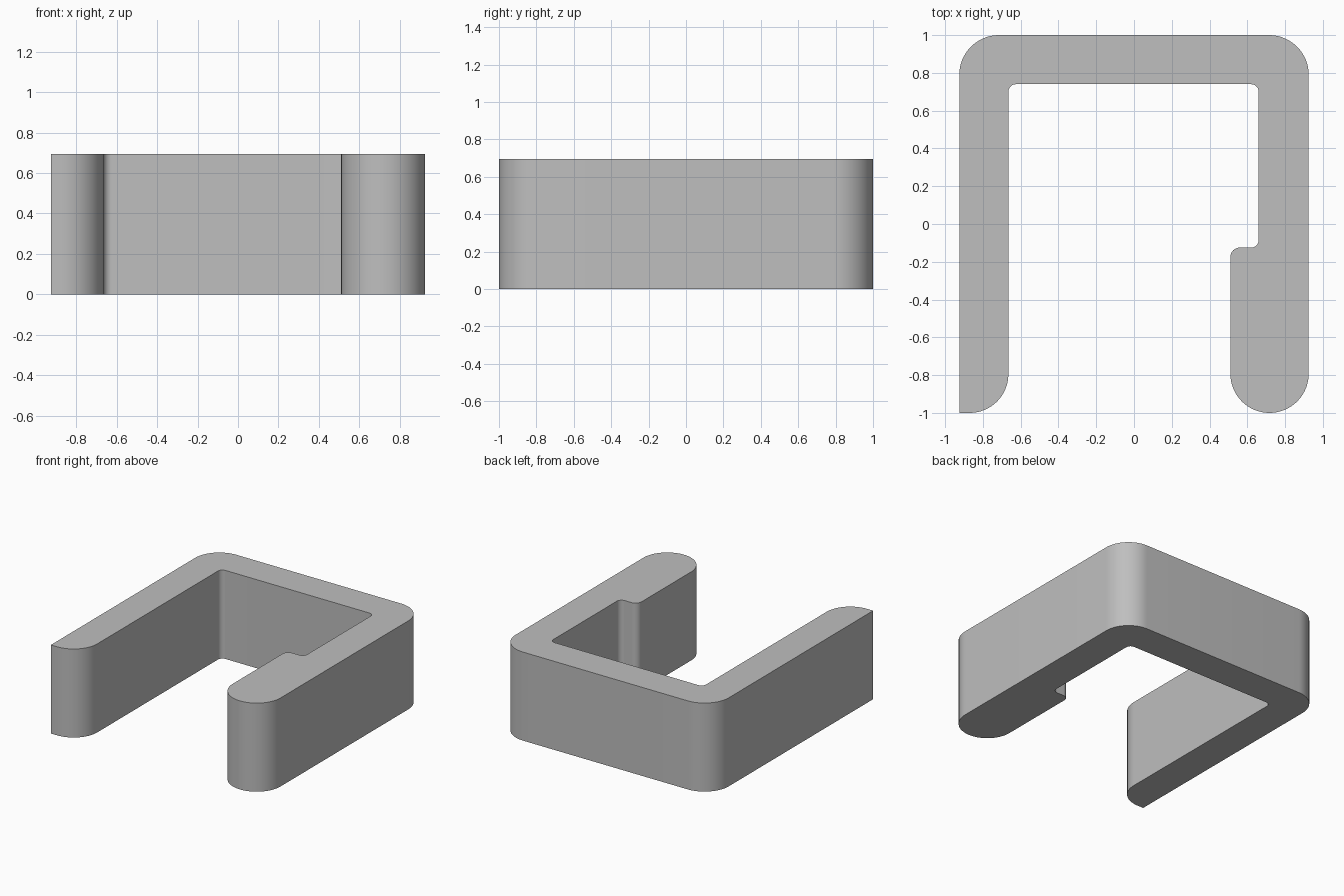
import bpy
import bmesh
import math
from mathutils import Vector

cube = bpy.data.objects.get("Cube")
if cube:
    bpy.data.objects.remove(cube, do_unlink=True)

HEIGHT = 0.695
SEGMENTS = 16

# Outline corners, counter-clockwise: x, y, fillet radius
CORNERS = [
    (-0.925, -1, 0), (-0.665, -1, 0.205), (-0.665, 0.74, 0.04),
    (0.66, 0.74, 0.04), (0.66, -0.125, 0.04), (0.51, -0.125, 0.05),
    (0.51, -1, 0.2075), (0.925, -1, 0.2075),
    (0.925, 1, 0.21), (-0.925, 1, 0.21),
]


def fillet(before, corner, after, radius):
    """Points of a round arc replacing a square corner."""
    if radius == 0:
        return [corner]
    to_before = (before - corner).normalized()
    to_after = (after - corner).normalized()
    centre = corner + (to_before + to_after) * radius
    angles = [math.pi / 2 * i / SEGMENTS for i in range(SEGMENTS + 1)]
    return [centre - radius * (to_after * math.cos(a) + to_before * math.sin(a))
            for a in angles]


# Rounded outline
points = [Vector((x, y, 0)) for x, y, _ in CORNERS]
outline = []
for i, (_, _, radius) in enumerate(CORNERS):
    arc = fillet(points[i - 1], points[i], points[(i + 1) % len(points)], radius)
    for p in arc:
        if not outline or (p - outline[-1]).length > 1e-4:
            outline.append(p)

# Extrude the outline into the clip
bm = bmesh.new()
base = bm.faces.new([bm.verts.new(p) for p in outline])
top = bmesh.ops.extrude_face_region(bm, geom=[base], use_keep_orig=True)
bmesh.ops.translate(bm, vec=(0, 0, HEIGHT),
                    verts=[g for g in top["geom"] if isinstance(g, bmesh.types.BMVert)])
bmesh.ops.recalc_face_normals(bm, faces=bm.faces)
mesh = bpy.data.meshes.new("clip_body")
bm.to_mesh(mesh)
bm.free()

clip = bpy.data.objects.new("clip_body", mesh)
bpy.context.collection.objects.link(clip)

# Plain grey
grey = bpy.data.materials.new("plain_grey")
grey.use_nodes = True
colour = (0.52, 0.52, 0.52, 1)
grey.diffuse_color = colour
grey.node_tree.nodes["Principled BSDF"].inputs["Base Color"].default_value = colour
mesh.materials.append(grey)

# Smooth rounds, sharp rims
bpy.ops.object.select_all(action="DESELECT")
clip.select_set(True)
bpy.context.view_layer.objects.active = clip
bpy.ops.object.shade_smooth_by_angle(angle=math.radians(30))
